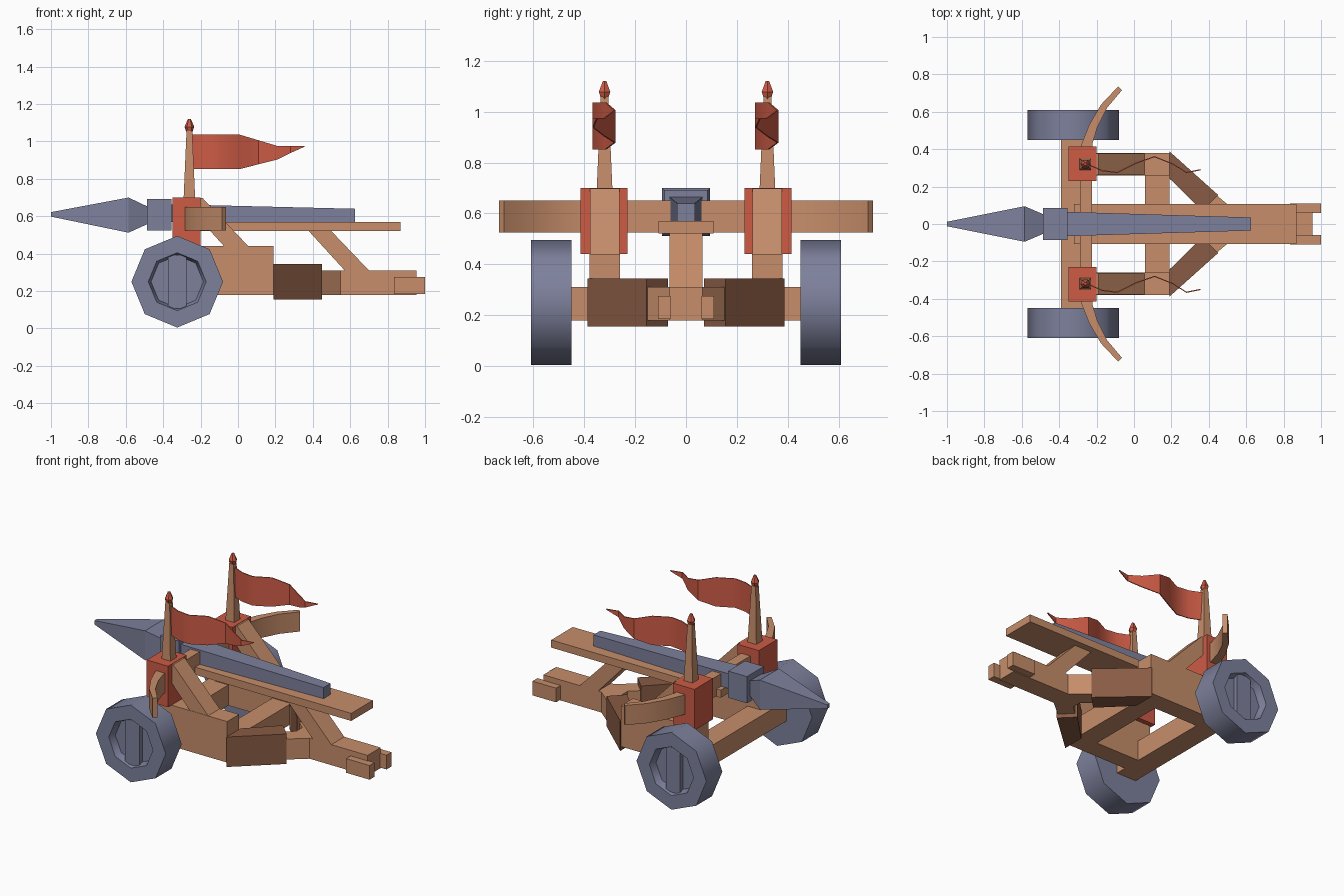
import bpy, bmesh, math

if "Cube" in bpy.data.objects:
    bpy.data.objects.remove(bpy.data.objects["Cube"])


def material(name, rgb):
    m = bpy.data.materials.new(name)
    m.diffuse_color = (*rgb, 1)
    m.use_nodes = True
    m.node_tree.nodes["Principled BSDF"].inputs["Base Color"].default_value = m.diffuse_color
    return m


WOOD = material("warm wood", (0.57, 0.27, 0.145))
LEATHER = material("brown leather", (0.25, 0.105, 0.058))
STEEL = material("blue grey steel", (0.205, 0.218, 0.33))
RED = material("red paint", (0.61, 0.105, 0.06))


def make(name, verts, faces, mat, smooth=None):
    me = bpy.data.meshes.new(name)
    me.from_pydata(verts, [], faces)
    bm = bmesh.new()
    bm.from_mesh(me)
    bmesh.ops.recalc_face_normals(bm, faces=bm.faces)
    bm.to_mesh(me)
    bm.free()
    me.materials.append(mat)
    if smooth:
        for p in me.polygons:
            p.use_smooth = True
        me.set_sharp_from_angle(angle=math.radians(smooth))
    ob = bpy.data.objects.new(name, me)
    bpy.context.collection.objects.link(ob)
    return ob


def loft(name, rings, mat, smooth=None):
    """Join equal-length rings of points and cap both ends."""
    n = len(rings[0])
    verts = [p for r in rings for p in r]
    faces = [(k * n + i, k * n + (i + 1) % n, (k + 1) * n + (i + 1) % n, (k + 1) * n + i)
             for k in range(len(rings) - 1) for i in range(n)]
    faces += [tuple(range(n)), tuple(range(len(verts) - n, len(verts)))]
    return make(name, verts, faces, mat, smooth)


def plan(name, pts, z0, z1, mat, smooth=None):
    """Extrude an (x, y) outline upwards."""
    return loft(name, [[(x, y, z) for x, y in pts] for z in (z0, z1)], mat, smooth)


def side(name, pts, y0, y1, mat):
    """Extrude an (x, z) outline across y."""
    return loft(name, [[(x, y, z) for x, z in pts] for y in (y0, y1)], mat)


def box(name, x0, x1, y0, y1, z0, z1, mat):
    return plan(name, [(x0, y0), (x1, y0), (x1, y1), (x0, y1)], z0, z1, mat)


def rect_x(x, w, z0, z1):
    return [(x, -w, z0), (x, w, z0), (x, w, z1), (x, -w, z1)]


# Chassis centre line
box("axle_beam", -0.39, -0.25, -0.46, 0.46, 0.18, 0.31, WOOD)
box("rear_cross_beam", 0.06, 0.19, -0.27, 0.27, 0.18, 0.31, WOOD)
box("tail_beam", 0.43, 0.955, -0.065, 0.065, 0.18, 0.31, WOOD)
side("rail_strut", [(0.37, 0.53), (0.49, 0.53), (0.71, 0.30), (0.58, 0.30)], -0.065, 0.065, WOOD)
box("slide_rail", -0.32, 0.87, -0.108, 0.108, 0.522, 0.57, WOOD)
box("bow_cross_bar", -0.29, -0.225, -0.25, 0.25, 0.525, 0.65, WOOD)

# Giant bolt: head, collar and tapering shaft
loft("bolt_head", [rect_x(-1.0, 0.012, 0.598, 0.622), rect_x(-0.585, 0.095, 0.512, 0.70),
                   rect_x(-0.48, 0.05, 0.56, 0.65)], STEEL)
loft("bolt_collar", [rect_x(x, 0.085, 0.523, 0.692) for x in (-0.487, -0.355)], STEEL)
loft("bolt_shaft", [rect_x(-0.36, 0.065, 0.57, 0.664), rect_x(0.625, 0.035, 0.568, 0.64)], STEEL)

# Parts repeated on both sides
for s, tag in ((1, "left"), (-1, "right")):
    def mir(pts):
        return [(x, s * y) for x, y in pts]

    # Frame rails, slanted braces and converging beams
    box("side_beam_" + tag, -0.34, 0.19, s * 0.26, s * 0.38, 0.18, 0.44, WOOD)
    side("bow_brace_" + tag, [(-0.22, 0.698), (-0.19, 0.698), (0.06, 0.435), (-0.07, 0.435),
                              (-0.22, 0.60)], s * 0.262, s * 0.378, WOOD)
    plan("converging_beam_" + tag, mir([(0.17, 0.38), (0.17, 0.26), (0.43, 0.03), (0.59, 0.03)]),
         0.18, 0.31, WOOD)
    plan("leather_wrap_" + tag, mir([(0.19, 0.388), (0.19, 0.245), (0.365, 0.07), (0.45, 0.155)]),
         0.155, 0.345, LEATHER)
    box("tail_cheek_" + tag, 0.835, 1.0, s * 0.06, s * 0.11, 0.185, 0.275, WOOD)

    # Red bow sockets and curved bow arms
    box("bow_socket_" + tag, -0.35, -0.2, s * 0.23, s * 0.415, 0.44, 0.70, RED)
    plan("bow_arm_" + tag, mir([(-0.29, 0.38), (-0.28, 0.43), (-0.24, 0.53), (-0.175, 0.64),
                                (-0.085, 0.735), (-0.065, 0.715), (-0.145, 0.62), (-0.195, 0.52),
                                (-0.222, 0.43), (-0.225, 0.38)]), 0.525, 0.65, WOOD, 40)

    # Eight-sided wheels with a recessed outer face and a plank across it
    cx, cz = -0.325, 0.25
    prof = [(0.245, 0.45), (0.245, 0.61), (0.155, 0.61), (0.14, 0.565)]
    loft("wheel_" + tag, [[(cx + r * math.cos(i * math.pi / 4), s * y, cz + r * math.sin(i * math.pi / 4))
                           for i in range(8)] for r, y in prof], STEEL, 50)
    box("wheel_plank_" + tag, cx - 0.05, cx + 0.05, s * 0.55, s * 0.595, cz - 0.142, cz + 0.142, STEEL)

    # Flag poles with pointed finials
    px, py = -0.26, s * 0.32

    def sq(r, z):
        return [(px + a * r, py + b * r, z) for a, b in ((-1, -1), (1, -1), (1, 1), (-1, 1))]
    loft("flag_pole_" + tag, [sq(0.031, 0.69), sq(0.015, 1.06)], WOOD)
    loft("pole_finial_" + tag, [[(px + r * math.cos(i * math.pi / 3), py + r * math.sin(i * math.pi / 3), z)
                                 for i in range(6)]
                                for r, z in ((0.014, 1.045), (0.026, 1.078), (0.008, 1.12))], RED)

    # Waving pennants; both wave the same way
    wave = [(-0.25, 0.0, 0.852, 1.036), (-0.17, -0.035, 0.852, 1.036), (-0.09, -0.045, 0.852, 1.036),
            (0.01, 0.005, 0.852, 1.036), (0.11, 0.04, 0.878, 1.006), (0.21, 0.0, 0.903, 0.976),
            (0.28, -0.045, 0.938, 0.976), (0.355, -0.03, 0.971, 0.975)]
    t = 0.003
    loft("pennant_" + tag, [[(x, py + d - t, a), (x, py + d + t, a), (x, py + d + t, b), (x, py + d - t, b)]
                            for x, d, a, b in wave], RED, 40)
